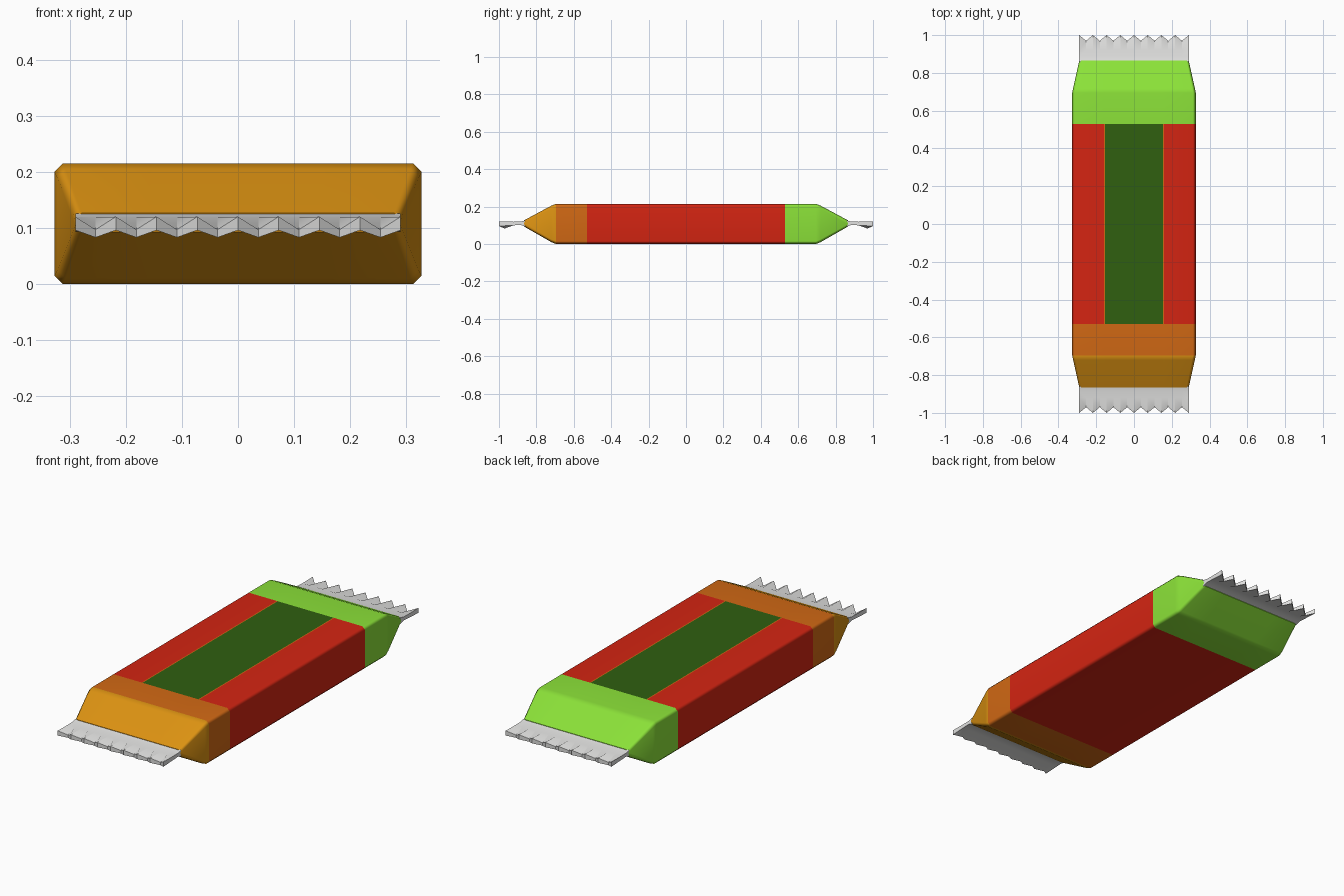
import bpy, bmesh, math

if "Cube" in bpy.data.objects:
    bpy.data.objects.remove(bpy.data.objects["Cube"])

COLOURS = {
    "red": (0.66, 0.018, 0.006),
    "dark_green": (0.029, 0.115, 0.005),
    "orange": (0.64, 0.14, 0.007),
    "amber": (0.72, 0.29, 0.006),
    "lime_green": (0.26, 0.76, 0.04),
    "foil_grey": (0.76, 0.76, 0.75),
}
MATS = {}
for name, c in COLOURS.items():
    MATS[name] = bpy.data.materials.new(name)
    MATS[name].diffuse_color = (*c, 1)


def loft(name, rings, mats, rule, angle):
    """Closed rings joined by quads, capped at both ends, coloured by rule."""
    bm = bmesh.new()
    rows = [[bm.verts.new(p) for p in ring] for ring in rings]
    for a, b in zip(rows, rows[1:]):
        for i in range(len(a)):
            j = (i + 1) % len(a)
            bm.faces.new((a[i], a[j], b[j], b[i]))
    caps = [bm.faces.new(rows[0]), bm.faces.new(rows[-1])]
    bmesh.ops.recalc_face_normals(bm, faces=bm.faces)
    bmesh.ops.triangulate(bm, faces=caps)
    bm.normal_update()
    for f in bm.faces:
        f.material_index = mats.index(rule(f))
    me = bpy.data.meshes.new(name)
    bm.to_mesh(me)
    bm.free()
    for m in mats:
        me.materials.append(MATS[m])
    ob = bpy.data.objects.new(name, me)
    bpy.context.collection.objects.link(ob)
    bpy.ops.object.select_all(action='DESELECT')
    ob.select_set(True)
    bpy.context.view_layer.objects.active = ob
    bpy.ops.object.shade_smooth_by_angle(angle=math.radians(angle))
    return ob


# wrapper body: chamfered box section, tapered towards both ends
def body_ring(y, hw, z0, z1, c):
    top = [-hw + c, -0.158, -0.153, 0.153, 0.158, hw - c]
    return ([(-hw, y, z0 + c), (-hw, y, z1 - c)] + [(x, y, z1) for x in top]
            + [(hw, y, z1 - c), (hw, y, z0 + c)]
            + [(x, y, z0) for x in reversed(top)])


def body_colour(f):
    p = f.calc_center_median()
    if p.y > 0.53:
        return "lime_green"
    if p.y < -0.70:
        return "amber"
    if p.y < -0.53:
        return "orange"
    if f.normal.z > 0.9 and abs(p.x) < 0.158:
        return "dark_green" if abs(p.x) < 0.15 else "orange"
    return "red"


half = [(0.53, 0.327, 0.0, 0.215, 0.015), (0.695, 0.327, 0.0, 0.215, 0.015),
        (0.72, 0.322, 0.010, 0.205, 0.015), (0.865, 0.29, 0.093, 0.127, 0.012)]
rings = [body_ring(-s[0], *s[1:]) for s in reversed(half)] + [body_ring(*s) for s in half]
body = loft("wrapper_body", rings,
            ["red", "dark_green", "orange", "amber", "lime_green"], body_colour, 60)
wn = body.modifiers.new("weighted_normals", 'WEIGHTED_NORMAL')
wn.keep_sharp = True

# crimped end seals with a zigzag edge: tips reach out and up, notches dip
TEETH = 8
cols = range(2 * TEETH + 1)


def seal_ring(side, tip, notch):
    pts = [(-0.29 + 0.58 * k / (2 * TEETH), *(notch if k % 2 else tip)) for k in cols]
    return ([(x, side * y, z1) for x, y, z0, z1 in pts]
            + [(x, side * y, z0) for x, y, z0, z1 in reversed(pts)])


for name, side in (("front_seal", -1), ("back_seal", 1)):
    rows = [((0.86, 0.094, 0.126),) * 2, ((0.885, 0.102, 0.120),) * 2,
            ((0.92, 0.100, 0.119),) * 2,
            ((1.0, 0.096, 0.120), (0.97, 0.083, 0.097))]
    ob = loft(name, [seal_ring(side, *r) for r in rows], ["foil_grey"],
              lambda f: "foil_grey", 40)

for m in bpy.data.materials:
    if m.users and not m.is_grease_pencil:
        m.use_nodes = True
        m.node_tree.nodes["Principled BSDF"].inputs["Base Color"].default_value = m.diffuse_color
